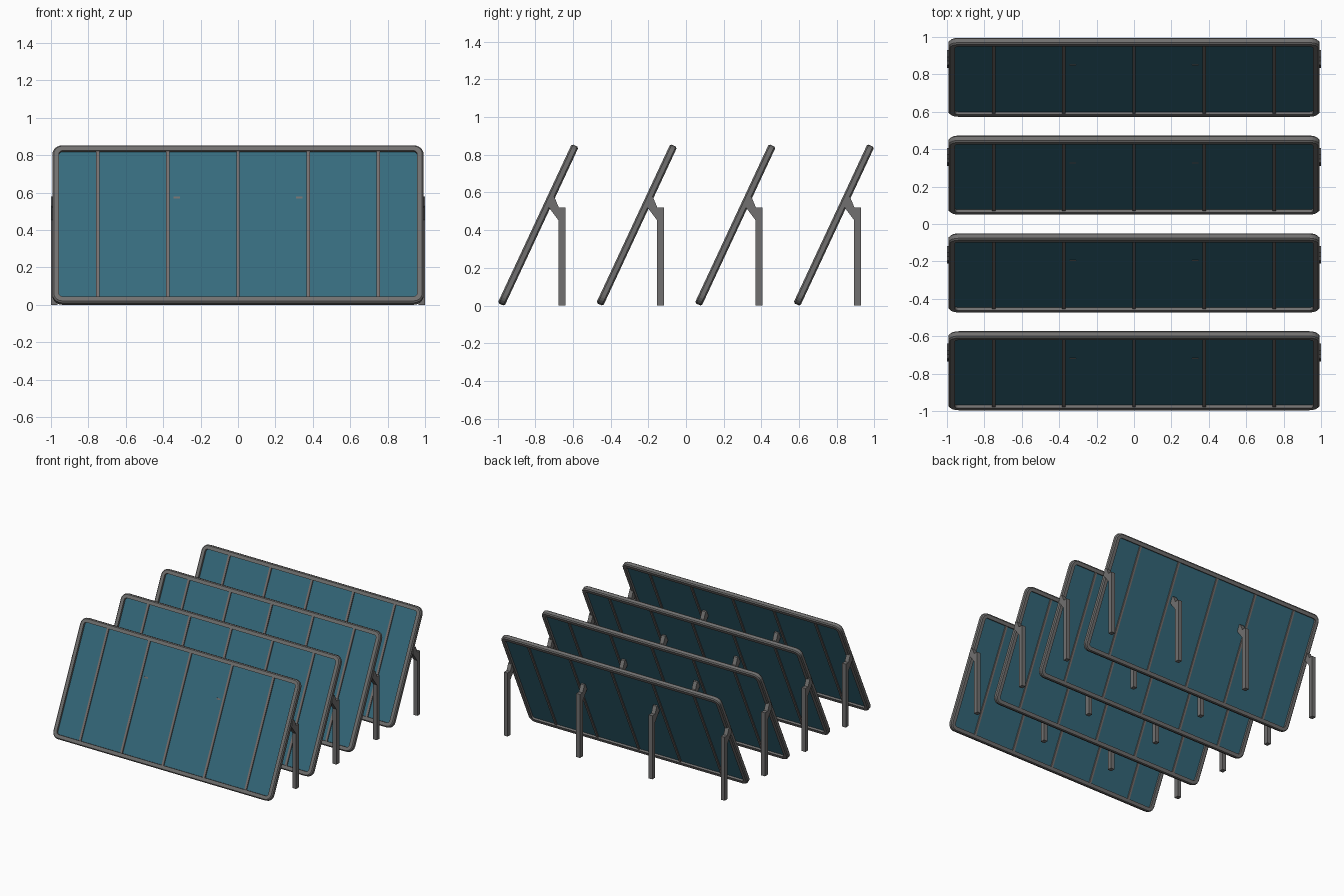
import bpy, bmesh, math
from mathutils import Matrix, Vector

if "Cube" in bpy.data.objects:
    bpy.data.objects.remove(bpy.data.objects["Cube"])

TILT = math.radians(65)
W, L, T = 1.986, 0.93, 0.04        # panel width, slope length, thickness
RIM, RAD, CH = 0.035, 0.055, 0.008  # frame width, corner radius, edge chamfer
PITCH, ROWS = 0.523, 4
BACK_Y = -0.963                     # lower back edge of first row
POST_X = [-0.983, -0.328, 0.328, 0.983]
POST_W = 0.034


def material(name, rgb):
    m = bpy.data.materials.new(name)
    m.diffuse_color = (*rgb, 1)
    m.use_nodes = True
    m.node_tree.nodes["Principled BSDF"].inputs["Base Color"].default_value = m.diffuse_color
    return m


grey = material("frame grey", (0.165, 0.162, 0.16))
strip = material("divider warm grey", (0.18, 0.16, 0.156))
glass = material("panel teal", (0.036, 0.145, 0.205))


def finish(name, bm, mat, matrix=Matrix()):
    bmesh.ops.recalc_face_normals(bm, faces=bm.faces)
    me = bpy.data.meshes.new(name)
    bm.to_mesh(me)
    bm.free()
    me.materials.append(mat)
    ob = bpy.data.objects.new(name, me)
    ob.matrix_world = matrix
    bpy.context.collection.objects.link(ob)
    return ob


def add_box(bm, size, pos):
    m = Matrix.Translation(pos) @ Matrix.Diagonal((*size, 1))
    bmesh.ops.create_cube(bm, size=1, matrix=m)


def rounded_loop(bm, inset, z, seg=5):
    r = max(RAD - inset, 0.005)
    hx, hy = W / 2 - inset - r, L / 2 - inset - r
    out = []
    for q, (sx, sy) in enumerate([(1, 1), (-1, 1), (-1, -1), (1, -1)]):
        for i in range(seg + 1):
            a = math.pi / 2 * (q + i / seg)
            out.append(bm.verts.new((sx * hx + r * math.cos(a),
                                     sy * hy + r * math.sin(a), z)))
    return out


def frame_mesh():
    bm = bmesh.new()
    h = T / 2
    section = [(0, -h + CH), (0, h - CH), (CH, h), (RIM, h), (RIM, -h), (CH, -h)]
    loops = [rounded_loop(bm, i, z) for i, z in section]
    for a, b in zip(loops, loops[1:] + loops[:1]):
        n = len(a)
        for k in range(n):
            bm.faces.new((a[k], a[(k + 1) % n], b[(k + 1) % n], b[k]))
    return bm


def bracket(bm, x, y0):
    # angled gusset from the panel back to the post top
    pts = [(-0.718, 0.580), (-0.698, 0.575), (-0.675, 0.52), (-0.675, 0.45), (-0.735, 0.53)]
    vs = [bm.verts.new((x - POST_W / 2, y + y0, z)) for y, z in pts]
    f = bm.faces.new(vs)
    r = bmesh.ops.extrude_face_region(bm, geom=[f])
    new = [v for v in r["geom"] if isinstance(v, bmesh.types.BMVert)]
    bmesh.ops.translate(bm, verts=new, vec=(POST_W, 0, 0))


for row in range(ROWS):
    y0 = row * PITCH
    u = Vector((0, math.cos(TILT), math.sin(TILT)))
    n = Vector((0, -math.sin(TILT), math.cos(TILT)))
    centre = Vector((0, BACK_Y + y0, -0.003)) + u * L / 2 + n * T / 2
    place = Matrix.Translation(centre) @ Matrix.Rotation(TILT, 4, 'X')

    # rounded rim
    finish(f"panel_frame_{row + 1}", frame_mesh(), grey, place)

    # recessed sheet
    bm = bmesh.new()
    add_box(bm, (W - 2 * RIM + 0.01, L - 2 * RIM + 0.01, 0.006), (0, 0, 0))
    finish(f"panel_sheet_{row + 1}", bm, glass, place)

    # dividing strips, visible on both sides
    bm = bmesh.new()
    for i in range(-2, 3):
        add_box(bm, (0.018, L - 2 * RIM + 0.01, 0.024), (i * 0.375, 0, 0))
    finish(f"panel_dividers_{row + 1}", bm, strip, place)

    # support posts with brackets
    bm = bmesh.new()
    for x in POST_X:
        add_box(bm, (POST_W, 0.037, 0.52), (x, -0.6585 + y0, 0.26))
        bracket(bm, x, y0)
    finish(f"support_posts_{row + 1}", bm, grey)
